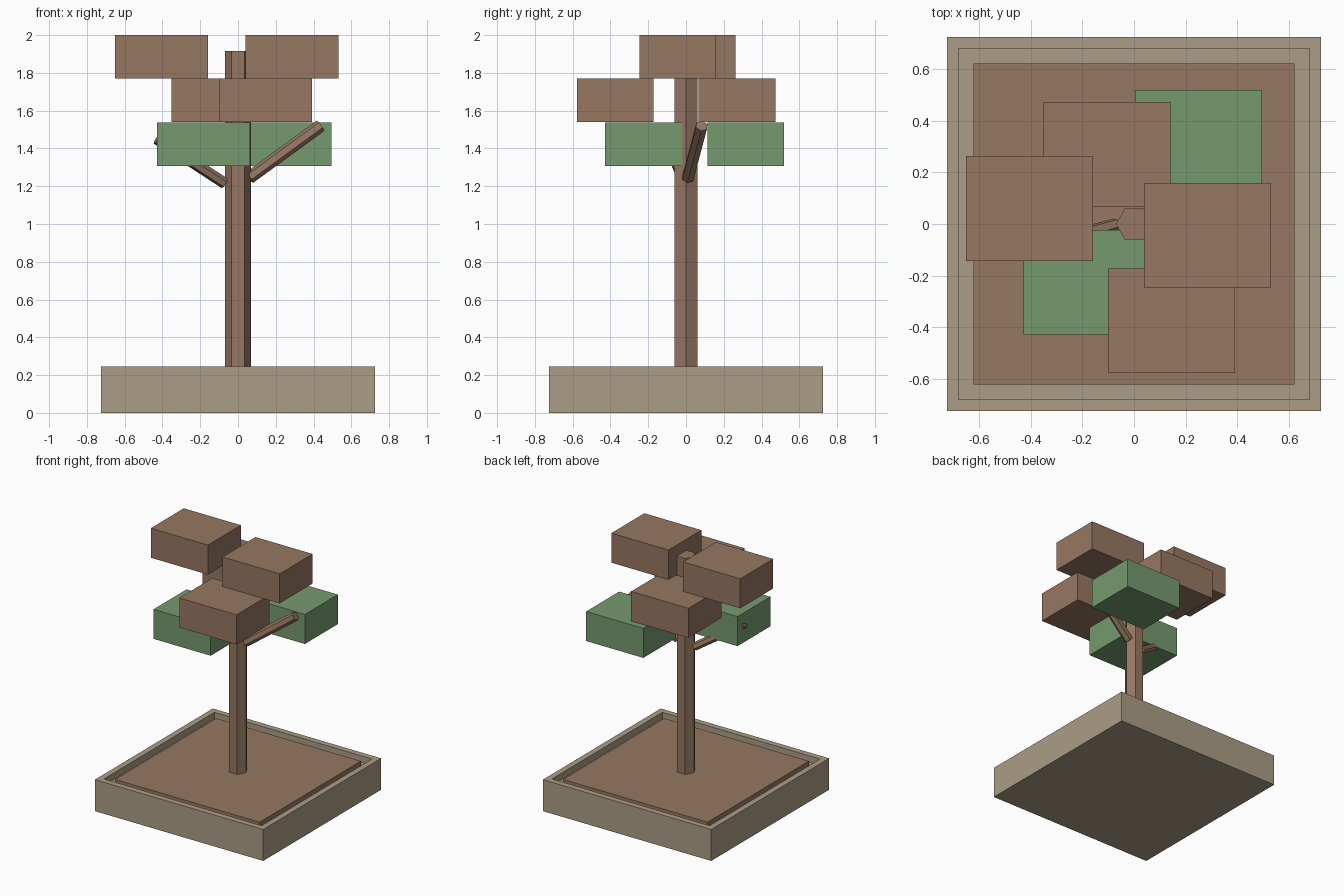
import bpy
import bmesh
import math
from mathutils import Vector

cube = bpy.data.objects.get("Cube")
if cube:
    bpy.data.objects.remove(cube, do_unlink=True)


def material(name, rgb):
    """Flat material from 0-255 display values, stored as linear."""
    color = [((c / 255 + 0.055) / 1.055) ** 2.4 for c in rgb] + [1]
    mat = bpy.data.materials.new(name)
    mat.use_nodes = True
    mat.diffuse_color = color
    mat.node_tree.nodes["Principled BSDF"].inputs["Base Color"].default_value = color
    return mat


brown = material("brown", (150, 119, 98))
green = material("leaf green", (118, 154, 111))
stone = material("stone beige", (171, 157, 134))


def add_object(name, bm, mat):
    bmesh.ops.recalc_face_normals(bm, faces=bm.faces)
    mesh = bpy.data.meshes.new(name)
    bm.to_mesh(mesh)
    bm.free()
    mesh.materials.append(mat)
    obj = bpy.data.objects.new(name, mesh)
    bpy.context.collection.objects.link(obj)
    return obj


def box_mesh(center, size):
    bm = bmesh.new()
    bmesh.ops.create_cube(bm, size=1)
    for v in bm.verts:
        v.co = Vector([c + p * s for c, p, s in zip(center, v.co, size)])
    return bm


def hex_rod(name, start, end, radius):
    """Six-sided rod between two points."""
    start, end = Vector(start), Vector(end)
    axis = end - start
    bm = bmesh.new()
    bmesh.ops.create_cone(bm, cap_ends=True, segments=6, radius1=radius,
                          radius2=radius, depth=axis.length)
    # Put a corner of the hexagon on the x axis
    bm.verts.ensure_lookup_table()
    turn = math.atan2(bm.verts[0].co.y, bm.verts[0].co.x)
    spin = Vector((0, 0, 1)).rotation_difference(axis).to_matrix()
    for v in bm.verts:
        x, y, z = v.co
        flat = Vector((x * math.cos(turn) + y * math.sin(turn),
                       y * math.cos(turn) - x * math.sin(turn), z))
        v.co = spin @ flat + (start + end) / 2
    return add_object(name, bm, brown)


# Planter tray: box with an inset, sunken top
bm = box_mesh((0, 0, 0.1225), (1.45, 1.45, 0.245))
top = max(bm.faces, key=lambda f: f.calc_center_median().z)
bmesh.ops.inset_region(bm, faces=[top], thickness=0.065)
pit = bmesh.ops.extrude_discrete_faces(bm, faces=[top])["faces"][0]
bmesh.ops.translate(bm, verts=pit.verts, vec=(0, 0, -0.05))
add_object("planter_tray", bm, stone)

# Soil slab inside the tray
add_object("soil", box_mesh((0, 0, 0.21), (1.245, 1.245, 0.05)), brown)

# Trunk and branches
hex_rod("trunk", (0, 0, 0.2), (0, 0, 1.915), 0.07)
hex_rod("left_branch", (0.06, 0.01, 1.245), (0.437, 0.083, 1.52), 0.034)
hex_rod("right_branch", (-0.07, -0.006, 1.215), (-0.43, -0.105, 1.45), 0.03)

# Foliage blocks: all one size, two per level
blocks = [
    ("right_top_block", -0.405, 0.06, 1.885, brown),
    ("left_top_block", 0.285, -0.043, 1.885, brown),
    ("back_middle_block", -0.105, 0.27, 1.655, brown),
    ("front_middle_block", 0.145, -0.375, 1.655, brown),
    ("front_leaf_block", -0.182, -0.225, 1.422, green),
    ("back_leaf_block", 0.25, 0.317, 1.422, green),
]
for name, x, y, z, mat in blocks:
    add_object(name, box_mesh((x, y, z), (0.492, 0.405, 0.23)), mat)
